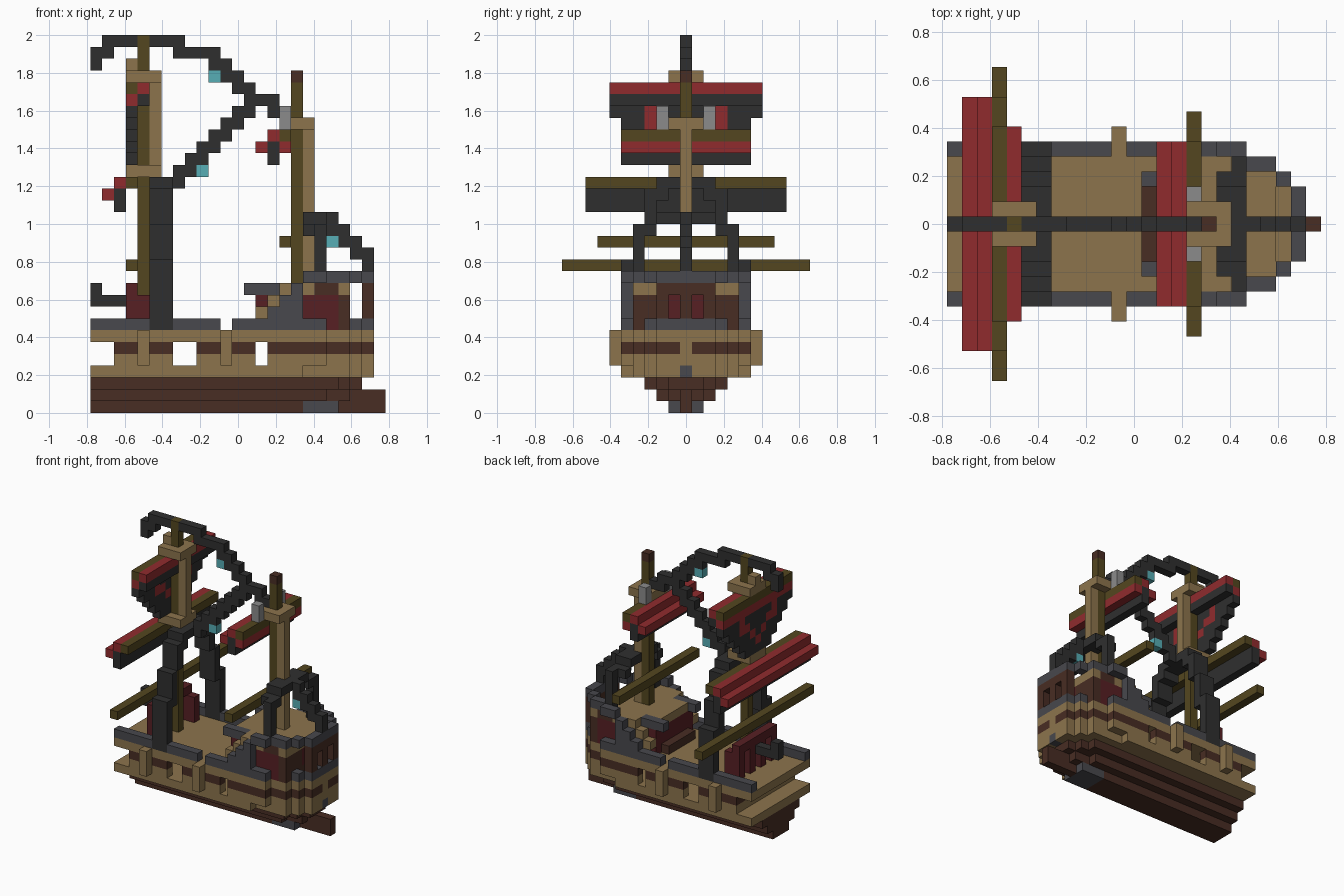
import bpy
import bmesh
from mathutils import Vector

default = bpy.data.objects.get("Cube")
if default:
    bpy.data.objects.remove(default, do_unlink=True)

UNIT = 2 / 32  # edge of one block

COLOURS = {
    "tan_wood": (0.265, 0.175, 0.073),
    "dark_brown_wood": (0.065, 0.026, 0.017),
    "black_cloth": (0.028, 0.028, 0.028),
    "slate_grey": (0.065, 0.065, 0.074),
    "red_cloth": (0.28, 0.024, 0.027),
    "dark_red_wood": (0.095, 0.014, 0.017),
    "olive_wood": (0.088, 0.062, 0.014),
    "cyan_lantern": (0.095, 0.42, 0.46),
    "light_grey": (0.26, 0.26, 0.26),
}
TAN, BROWN, BLACK, GREY, RED, DARK_RED, OLIVE, CYAN, LIGHT = COLOURS
SLOT = {name: i for i, name in enumerate(COLOURS)}

materials = []
for name, rgb in COLOURS.items():
    mat = bpy.data.materials.new(name)
    mat.use_nodes = True
    mat.diffuse_color = (*rgb, 1)
    shader = mat.node_tree.nodes["Principled BSDF"]
    shader.inputs["Base Color"].default_value = (*rgb, 1)
    shader.inputs["Roughness"].default_value = 0.9
    materials.append(mat)

blocks = {}  # block position -> (part, colour); later blocks replace earlier ones


def span(v):
    return range(v[0], v[1] + 1) if isinstance(v, tuple) else (v,)


def box(part, colour, xs, ys, zs):
    for x in span(xs):
        for y in span(ys):
            for z in span(zs):
                blocks[x, y, z] = (part, colour)


def pair(part, colour, xs, y, zs):
    """The same box on both sides of the ship."""
    for side in (y, -y):
        box(part, colour, xs, side, zs)


def beam(part, colour, x, half, zs):
    """A box across the ship, centred on the keel line."""
    box(part, colour, x, (-half, half), zs)


def outline(part, colour, z, start):
    """Rounded plan of the hull wall, from the given station to the bow."""
    pair(part, colour, (start, 7), 5, z)
    pair(part, colour, (8, 9), 4, z)
    pair(part, colour, 10, 3, z)
    beam(part, colour, 11, 2, z)


def stay(part, start, steps):
    """Stepped rope on the keel line: each step is (run, rise)."""
    x, z = start
    for run, rise in steps:
        box(part, BLACK, (x, x + run), 0, z)
        x, z = x + run, z + rise


# Keel and stepped lower hull
box("keel", BROWN, (-12, 12), 0, (0, 1))
beam("lower_hull", BROWN, (-12, 5), 1, 0)
beam("lower_hull", GREY, (6, 8), 1, 0)
beam("lower_hull", BROWN, (-12, 7), 2, 1)
beam("lower_hull", BROWN, (8, 9), 1, 1)
beam("lower_hull", BROWN, (-12, 8), 3, 2)
beam("lower_hull", BROWN, 9, 2, 2)
beam("lower_hull", BROWN, 10, 1, 2)

# Hull floor and deck
beam("hull_floor", TAN, (-12, 5), 5, 3)
beam("hull_floor", TAN, (6, 9), 4, 3)
beam("hull_floor", TAN, 10, 3, 3)
beam("hull_floor", TAN, 11, 2, 3)
box("hawse_hole", GREY, 11, 0, 3)
beam("deck", TAN, (-12, 7), 5, 6)
beam("deck", TAN, (8, 9), 4, 6)
beam("deck", TAN, 10, 3, 6)

# Hull walls with a dark band, gun openings and outer posts
for z, colour in ((4, TAN), (5, BROWN), (6, TAN), (7, GREY)):
    outline("hull_wall", colour, z, -12)
box("hull_wall", TAN, 11, 0, (4, 6))
for x in (-12, -11, -5, -4, 2):
    for y in (-5, 5):
        for z in (4, 5):
            del blocks[x, y, z]
for z, colour in ((4, TAN), (5, BROWN)):
    beam("stern_wall", colour, -10, 4, z)
for x in (-8, -1):
    pair("hull_post", TAN, x, 5, (4, 6))
    pair("hull_post", TAN, x, 6, (4, 6))
for y in (-5, 5):
    del blocks[-1, y, 7]

# Forecastle: cabin, windows, upper deck and rail
beam("cabin_wall", DARK_RED, 2, 3, (7, 9))
beam("cabin_wall", BROWN, 9, 3, (7, 9))
pair("cabin_wall", DARK_RED, (6, 8), 4, (7, 9))
pair("cabin_wall", BROWN, 9, 4, (7, 9))
for y in (-1, 1):
    box("cabin_wall", DARK_RED, 9, y, (8, 9))
beam("upper_deck", TAN, (2, 9), 3, 10)
pair("upper_deck", TAN, (4, 9), 4, 10)
pair("upper_deck", BROWN, (7, 8), 4, 10)
beam("bow_screen", BROWN, 11, 2, (8, 10))
for y in (-1, 1):
    for z in (8, 9):
        del blocks[11, y, z]
outline("forecastle_rail", GREY, 11, 6)
pair("cabin_rail", GREY, (1, 3), 3, 10)
beam("cabin_step", BROWN, 1, 2, 7)

# Side stairs with rising rails
for step in range(3):
    pair("stair", TAN, 2 + step, 4, 8 + step)
    pair("stair_rail", GREY, (3 + step, 5), 5, 8 + step)

# Helm frame and tiller at the stern
for y in (1, 3):
    pair("helm_frame", DARK_RED, -9, y, (7, 9))
beam("helm_frame", DARK_RED, -9, 3, 10)
pair("helm_frame", DARK_RED, -8, 3, (7, 9))
box("tiller", BLACK, (-12, -10), 0, 9)
box("tiller", BLACK, -12, 0, 10)

# Shrouds of both masts, stepping inward as they rise
for y, low, high in ((5, 7, 12), (4, 12, 15), (3, 16, 18)):
    pair("main_shroud", BLACK, (-7, -6), y, (low, high))
beam("main_shroud", BLACK, (-7, -6), 2, 19)
pair("main_shroud", BLACK, (-7, -6), 2, 18)
pair("fore_shroud", BLACK, 7, 4, (11, 14))
pair("fore_shroud", BLACK, (6, 7), 3, 15)
pair("fore_shroud", BLACK, 7, 4, 15)
beam("fore_shroud", BLACK, (6, 7), 2, 16)


def furled_sail(part, x, half, z):
    """Yard with a rolled sail hanging behind it."""
    beam(part, OLIVE, x, half, z)
    beam(part, RED, x - 1, half, z)
    beam(part, BLACK, x - 1, half, (z - 2, z - 1))
    beam(part, RED, x - 2, half, z - 1)


furled_sail("main_lower_sail", -9, 8, 19)
furled_sail("fore_sail", 4, 5, 23)
beam("fore_sail", RED, 4, 5, 22)
beam("main_lower_yard", OLIVE, -9, 10, 12)
beam("fore_lower_yard", OLIVE, 4, 7, 14)

# Upper main sail, tapering downward, with a red pattern
beam("main_upper_sail", RED, -8, 6, 27)
beam("main_upper_sail", BLACK, -8, 6, 26)
beam("main_upper_sail", OLIVE, -9, 6, 27)
beam("main_upper_sail", RED, -9, 6, 26)
for row in range(5):
    beam("main_upper_sail", BLACK, -9, 6 - row, 25 - row)
for y, z in ((3, 25), (3, 24), (2, 24), (1, 23), (0, 22)):
    pair("main_upper_sail", RED, -9, y, z)

# Main mast with two platforms
for z in (20, 28):
    beam("main_platform", TAN, (-9, -7), 1, z)
box("main_platform", TAN, -9, 0, 29)
box("main_mast_brace", TAN, -7, 0, (20, 28))

# Fore mast with lookout platform and lamps
beam("fore_platform", TAN, (4, 6), 1, 24)
pair("platform_lamp", LIGHT, 4, 2, (24, 25))
box("fore_mast_brace", TAN, 6, 0, (11, 24))

# Rope stays with hanging lanterns
box("top_stay", BLACK, -12, 0, (29, 30))
box("top_stay", BLACK, -11, 0, 30)
stay("top_stay", (-11, 31), [(6, -1), (3, -1)] + [(1, -1)] * 3 + [(2, -1), (1, 0)])
stay("middle_stay", (-6, 19), [(1, 1)] * 7)
stay("bow_stay", (5, 16), [(3, -1), (1, -1), (1, -1), (1, -1), (0, 0)])
for x, z in ((-2, 28), (-3, 20), (8, 14)):
    box("lantern", CYAN, x, 0, z)

box("main_mast", OLIVE, -8, 0, (7, 31))
box("fore_mast", OLIVE, 5, 0, (7, 27))
box("fore_mast", BROWN, 5, 0, 28)

# Turn each part's blocks into a mesh, keeping only the exposed faces
AXES = [Vector(a) for a in ((1, 0, 0), (0, 1, 0), (0, 0, 1))]


def build(part):
    bm = bmesh.new()
    corners = {}

    def corner(v):
        key = tuple(round(2 * c) for c in v)
        if key not in corners:
            corners[key] = bm.verts.new((v + AXES[2] / 2) * UNIT)
        return corners[key]

    for pos, (owner, colour) in blocks.items():
        if owner != part:
            continue
        for i, axis in enumerate(AXES):
            for sign in (1, -1):
                n = axis * sign
                if tuple(int(a + b) for a, b in zip(pos, n)) in blocks:
                    continue
                u = AXES[(i + 1) % 3] / 2
                v = n.cross(u)
                centre = Vector(pos) + n / 2
                loop = (centre - u - v, centre + u - v, centre + u + v, centre - u + v)
                face = bm.faces.new([corner(c) for c in loop])
                face.material_index = SLOT[colour]
    mesh = bpy.data.meshes.new(part)
    bm.to_mesh(mesh)
    bm.free()
    for mat in materials:
        mesh.materials.append(mat)
    bpy.context.scene.collection.objects.link(bpy.data.objects.new(part, mesh))


for part in dict.fromkeys(owner for owner, _ in blocks.values()):
    build(part)
